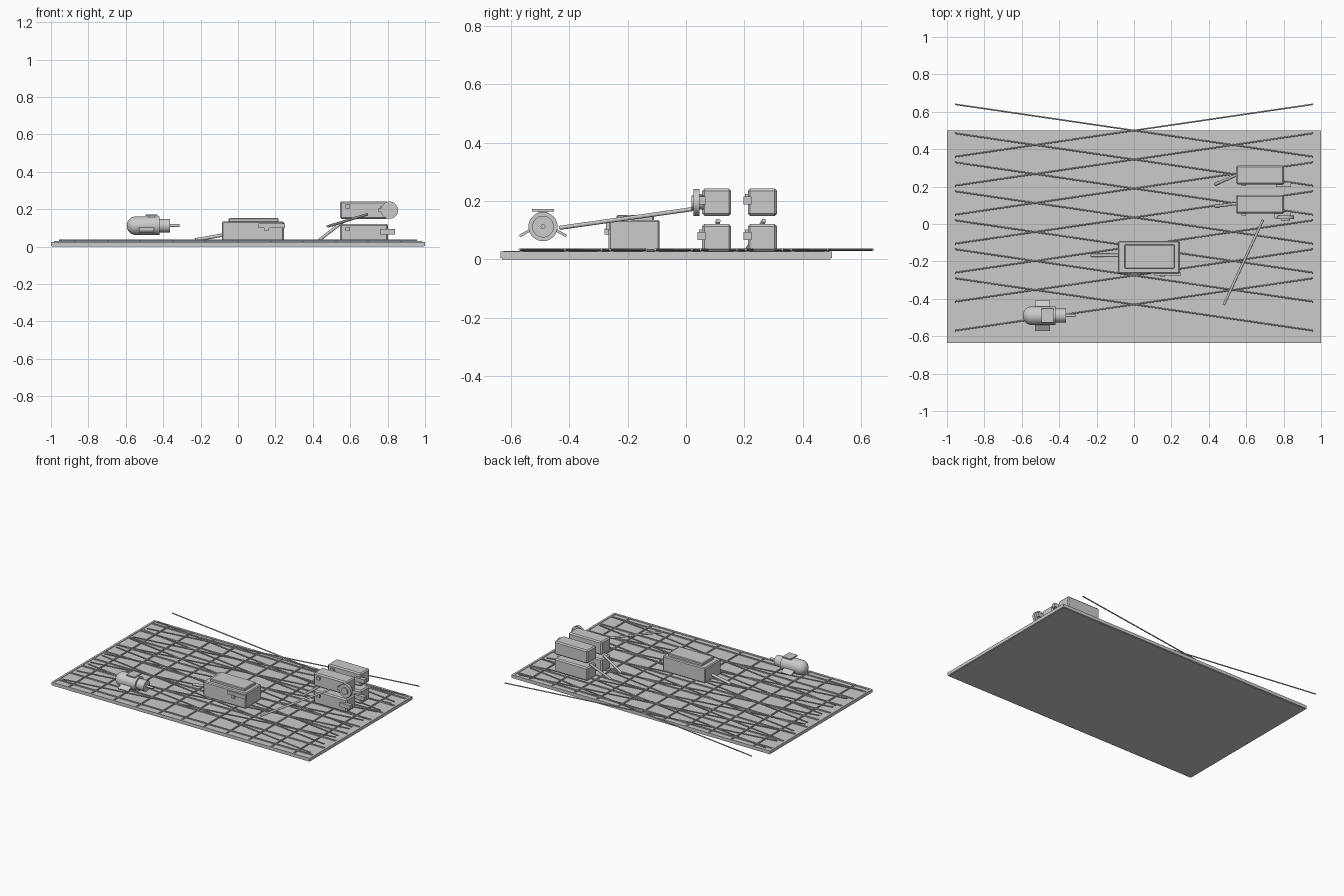
import bpy, math
from mathutils import Vector

if "Cube" in bpy.data.objects:
    bpy.data.objects.remove(bpy.data.objects["Cube"], do_unlink=True)

grey = bpy.data.materials.new("plain_grey")
grey.use_nodes = True
grey.diffuse_color = (0.6, 0.6, 0.6, 1)
grey.node_tree.nodes["Principled BSDF"].inputs["Base Color"].default_value = (0.6, 0.6, 0.6, 1)


def finish(name, bevel=0, segments=1):
    ob = bpy.context.object
    ob.name = name
    ob.data.materials.append(grey)
    if bevel:
        m = ob.modifiers.new("Bevel", 'BEVEL')
        m.width, m.segments = bevel, segments
    return ob


def box(name, x, y, z, bevel=0, rot=(0, 0, 0)):
    """Box from ranges along each axis."""
    bpy.ops.mesh.primitive_cube_add(size=1, location=[(a + b) / 2 for a, b in (x, y, z)], rotation=rot)
    bpy.context.object.scale = [b - a for a, b in (x, y, z)]
    bpy.ops.object.transform_apply(location=False, rotation=False, scale=True)
    return finish(name, bevel)


def rod(name, a, b, r, sides=24):
    a, b = Vector(a), Vector(b)
    d = b - a
    bpy.ops.mesh.primitive_cylinder_add(vertices=sides, radius=r, depth=d.length, location=(a + b) / 2,
                                        rotation=d.to_track_quat('Z', 'Y').to_euler())
    if sides > 8:
        bpy.ops.object.shade_smooth_by_angle(angle=math.radians(35))
    return finish(name)


# base plate, rim and ribs
FRONT, BACK = -0.635, 0.50
MID = (FRONT + BACK) / 2
box("base_plate", (-0.995, 0.995), (FRONT + 0.005, BACK - 0.005), (0, 0.022))
for s in (-1, 1):
    box("side_rim", sorted((s * 0.985, s)), (FRONT, BACK), (0.004, 0.026))
    edge = MID + s * (BACK - MID)
    box("end_rim", (-1, 1), sorted((edge, edge - s * 0.015)), (0.004, 0.026))
for i in range(-5, 6):
    box("long_rib", (i * 0.174 - 0.004, i * 0.174 + 0.004), (FRONT + 0.01, BACK - 0.01), (0.02, 0.029))
for i in range(-4, 5):
    y = MID + 0.005 + i * 0.129
    box("cross_rib", (-0.985, 0.985), (y - 0.004, y + 0.004), (0.02, 0.029))

# crossed bracing bars
for i in range(7):
    c = 0.5 - i * 0.155
    for s in (-1, 1):
        rod("brace_bar", (-0.957, c + s * 0.14, 0.033), (0.957, c - s * 0.14, 0.033), 0.004, 8)

# central case with lid, latch, hinge and prop
box("case_body", (-0.085, 0.245), (-0.265, -0.09), (0.028, 0.135), 0.006)
box("case_lid", (-0.05, 0.217), (-0.238, -0.11), (0.13, 0.152), 0.004)
box("case_latch", (0.11, 0.25), (-0.275, -0.26), (0.1, 0.125))
box("case_knob", (0.14, 0.165), (-0.28, -0.26), (0.085, 0.105))
rod("case_prop", (-0.23, -0.168, 0.036), (-0.08, -0.168, 0.062), 0.009)

# stacked cabinets with front handles
for row, y in enumerate((0.055, 0.212)):
    for level, z in enumerate((0.028, 0.149)):
        box("cabinet", (0.545, 0.803), (y, y + 0.1), (z, z + 0.093), 0.008)
        box("cabinet_handle", (0.76, 0.84), (y - 0.015, y + 0.012), (z + 0.038, z + 0.066))
        box("cabinet_catch", (0.575, 0.6), (y - 0.01, y), (z + 0.055, z + 0.075))
    rod("cabinet_prop", (0.435, y + 0.04 + row * -0.04, 0.036), (0.56, y + 0.055, 0.132), 0.008)

# wheel on the upper front cabinet
rod("wheel_rim", (0.81, 0.026, 0.195), (0.81, 0.046, 0.195), 0.046, 32)
rod("wheel_hub", (0.81, 0.018, 0.195), (0.81, 0.06, 0.195), 0.024)
box("wheel_bracket", (0.75, 0.81), (0.03, 0.06), (0.185, 0.207))
rod("long_lever", (0.48, -0.432, 0.108), (0.69, 0.022, 0.172), 0.007)

# capsule motor
MY, MZ, R = -0.49, 0.112, 0.05
bpy.ops.mesh.primitive_uv_sphere_add(segments=32, ring_count=16, radius=R, location=(-0.545, MY, MZ),
                                     rotation=(0, math.pi / 2, 0))
bpy.ops.object.shade_smooth()
finish("motor_dome")
rod("motor_body", (-0.545, MY, MZ), (-0.42, MY, MZ), R, 32)
rod("motor_collar", (-0.42, MY, MZ), (-0.363, MY, MZ), 0.037, 32)
rod("motor_shaft", (-0.363, MY, MZ), (-0.312, MY, MZ), 0.008)

# motor mounting pad and side fins
box("motor_pad", (-0.495, -0.43), (MY - 0.037, MY + 0.037), (0.163, 0.172))
box("motor_pad_post", (-0.48, -0.445), (MY - 0.015, MY + 0.015), (0.15, 0.165))
for s in (-1, 1):
    y = MY + s * 0.061
    box("motor_fin", (-0.53, -0.45), (y - 0.022, y + 0.022), (0.086, 0.095), rot=(-s * math.radians(30), 0, 0))
